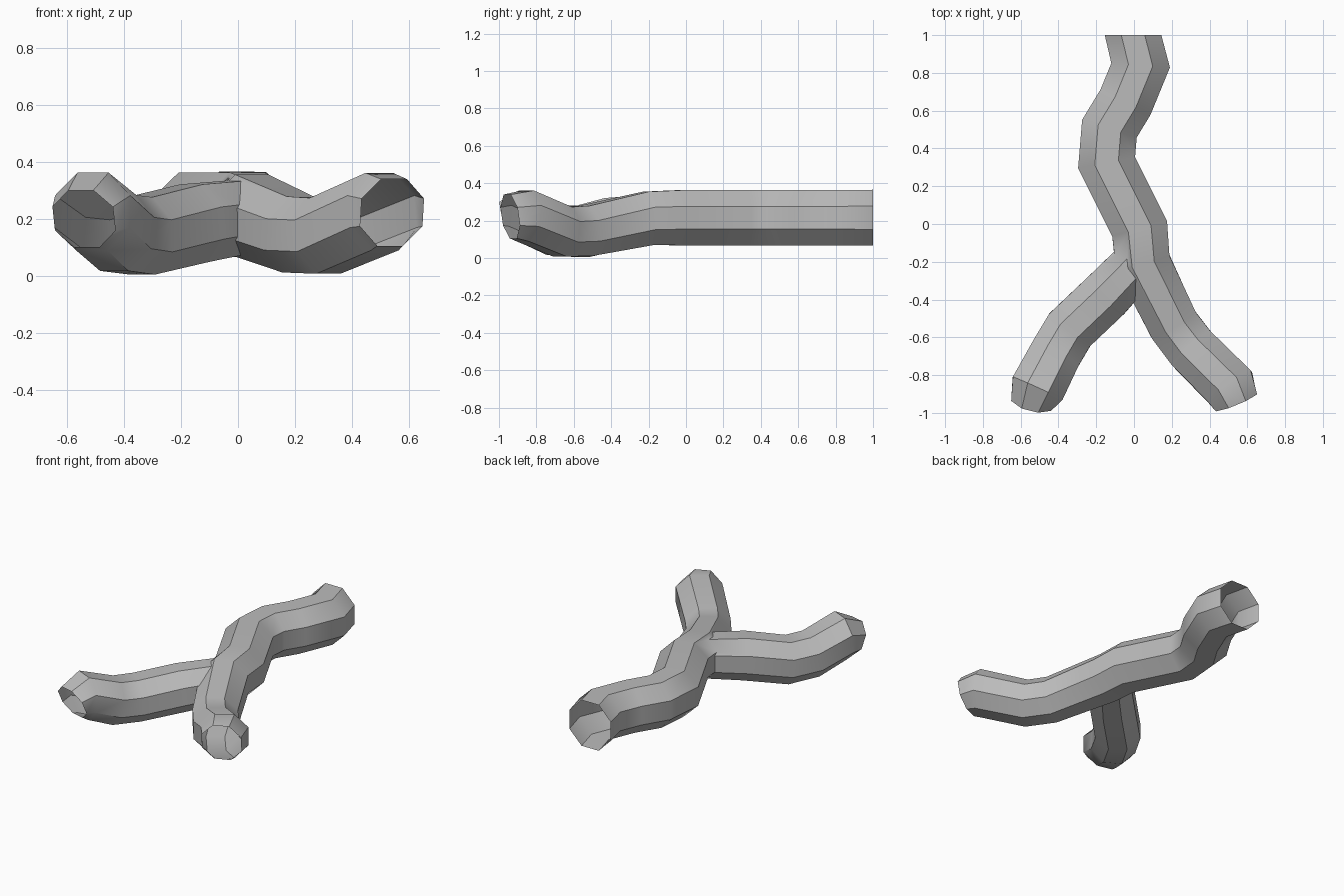
import bpy, bmesh, math
from mathutils import Vector

if "Cube" in bpy.data.objects:
    bpy.data.objects.remove(bpy.data.objects["Cube"], do_unlink=True)

SIDES = 8

grey = bpy.data.materials.new("stone grey")
grey.use_nodes = True
grey.diffuse_color = (0.5, 0.5, 0.5, 1)
grey.node_tree.nodes["Principled BSDF"].inputs["Base Color"].default_value = (0.5, 0.5, 0.5, 1)


def tube(name, path, start_dir=None, end_dir=None):
    """Closed octagonal tube through (x, y, z, radius) stations, mitred at bends."""
    pts = [Vector(p[:3]) for p in path]
    bm = bmesh.new()
    rings = []
    for i, (c, p) in enumerate(zip(pts, path)):
        before = (c - pts[i - 1]).normalized() if i else None
        after = (pts[i + 1] - c).normalized() if i < len(pts) - 1 else None
        miter = 1.0
        if before is None:
            t = Vector(start_dir).normalized() if start_dir else after
        elif after is None:
            t = Vector(end_dir).normalized() if end_dir else before
        else:
            t = (before + after).normalized()
            miter = 1 / max(0.8, t.dot(after))
        side = t.cross(Vector((0, 0, 1))).normalized()
        up = side.cross(t)
        ring = []
        for k in range(SIDES):
            a = 2 * math.pi * (k + 0.5) / SIDES
            ring.append(bm.verts.new(c + p[3] * (side * miter * math.cos(a) + up * math.sin(a))))
        rings.append(ring)
    for a, b in zip(rings, rings[1:]):
        for k in range(SIDES):
            n = (k + 1) % SIDES
            bm.faces.new((a[k], a[n], b[n], b[k]))
    bm.faces.new(rings[0])
    bm.faces.new(rings[-1])
    bmesh.ops.recalc_face_normals(bm, faces=bm.faces)
    mesh = bpy.data.meshes.new(name)
    bm.to_mesh(mesh)
    bm.free()
    mesh.materials.append(grey)
    ob = bpy.data.objects.new(name, mesh)
    bpy.context.collection.objects.link(ob)
    return ob


# Main passage, winding from the back into the left fork
main_path = [
    (-0.005, 1.0, 0.215, 0.162), (0.035, 0.84, 0.215, 0.16),
    (-0.045, 0.645, 0.215, 0.16), (-0.13, 0.505, 0.215, 0.16),
    (-0.145, 0.325, 0.215, 0.16), (0.03, -0.025, 0.215, 0.16),
    (0.045, -0.2, 0.212, 0.155), (0.21, -0.535, 0.145, 0.145),
    (0.305, -0.66, 0.14, 0.145), (0.505, -0.86, 0.225, 0.148),
    (0.54, -0.94, 0.222, 0.128)]
left_dir = (0.38, -0.92, -0.15)

# Right fork, starting inside the main passage
fork_path = [
    (0.05, -0.17, 0.213, 0.135), (-0.15, -0.38, 0.185, 0.148),
    (-0.34, -0.56, 0.14, 0.147), (-0.42, -0.695, 0.15, 0.147),
    (-0.51, -0.87, 0.225, 0.148), (-0.54, -0.945, 0.2, 0.118)]
right_dir = (-0.22, -0.88, -0.4)

passage = tube("forked_passage", main_path, (0, -1, 0), left_dir)
fork = tube("right_fork_helper", fork_path, None, right_dir)

# Weld the fork to the passage
union = passage.modifiers.new("join_fork", "BOOLEAN")
union.operation = "UNION"
union.solver = "EXACT"
union.object = fork
bpy.ops.object.select_all(action="DESELECT")
passage.select_set(True)
bpy.context.view_layer.objects.active = passage
bpy.ops.object.modifier_apply(modifier=union.name)
bpy.data.objects.remove(fork, do_unlink=True)

# Open the three mouths
mouths = [(main_path[0], (0, 1, 0)), (main_path[-1], left_dir), (fork_path[-1], right_dir)]
bm = bmesh.new()
bm.from_mesh(passage.data)
caps = [f for f in bm.faces for c, d in mouths
        if f.normal.dot(Vector(d).normalized()) > 0.99
        and all(abs((v.co - Vector(c[:3])).dot(Vector(d).normalized())) < 0.002
                and (v.co - Vector(c[:3])).length < 0.2 for v in f.verts)]
bmesh.ops.delete(bm, geom=caps, context="FACES")
bm.to_mesh(passage.data)
bm.free()

bpy.ops.object.shade_smooth_by_angle(angle=math.radians(40))
